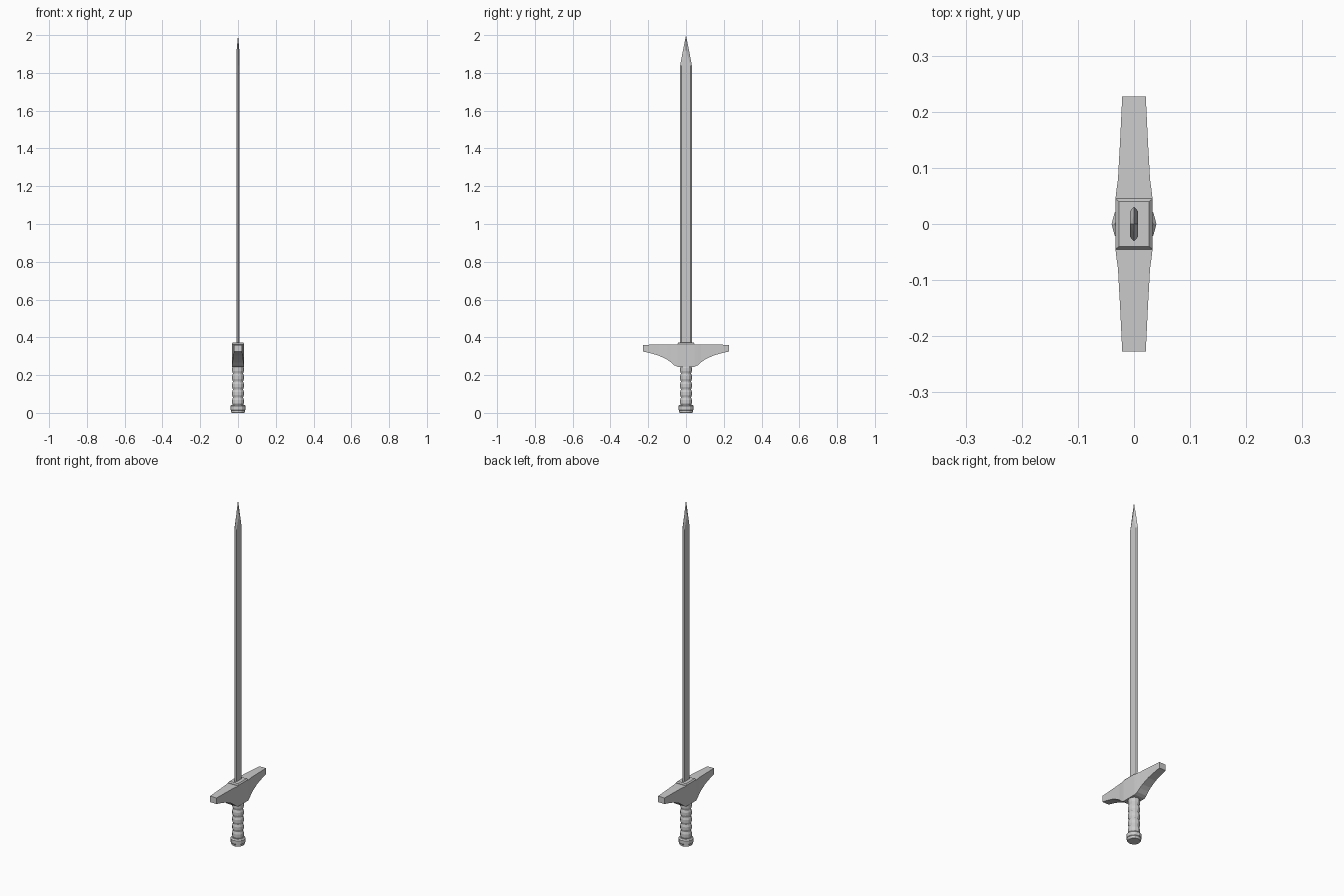
import bpy, bmesh, math

if "Cube" in bpy.data.objects:
    bpy.data.objects.remove(bpy.data.objects["Cube"])


def loft(name, rings, start_cap=True, end_cap=True):
    """Skin a series of equal-length point rings into a closed mesh."""
    bm = bmesh.new()
    loops = [[bm.verts.new(p) for p in ring] for ring in rings]
    n = len(loops[0])
    for a, b in zip(loops, loops[1:]):
        for i in range(n):
            j = (i + 1) % n
            bm.faces.new((a[i], a[j], b[j], b[i]))
    if start_cap:
        bm.faces.new(loops[0])
    if end_cap:
        bm.faces.new(loops[-1])
    bmesh.ops.remove_doubles(bm, verts=bm.verts, dist=1e-5)
    bmesh.ops.recalc_face_normals(bm, faces=bm.faces)
    mesh = bpy.data.meshes.new(name)
    bm.to_mesh(mesh)
    bm.free()
    obj = bpy.data.objects.new(name, mesh)
    bpy.context.collection.objects.link(obj)
    return obj


def lathe(name, profile, sides=12):
    """Revolve (radius, z) points around the vertical axis."""
    angles = [2 * math.pi * i / sides for i in range(sides)]
    return loft(name, [[(r * math.cos(a), r * math.sin(a), z) for a in angles]
                       for r, z in profile])


# Blade: six-sided section, flats meeting in a ridge before the point
def blade_ring(edge, flat, thick, z):
    return [(0, edge, z), (-thick, flat, z), (-thick, -flat, z),
            (0, -edge, z), (thick, -flat, z), (thick, flat, z)]


loft("blade", [blade_ring(0.031, 0.023, 0.007, 0.36),
               blade_ring(0.031, 0.023, 0.007, 1.84),
               blade_ring(0.0155, 0, 0.007, 1.922),
               blade_ring(0, 0, 0, 2.0)], end_cap=False)

# Crossguard: tapering arms with a swept underside (y, half width, bottom, top)
arm = [(0.045, 0.033, 0.244, 0.363), (0.062, 0.031, 0.252, 0.363),
       (0.08, 0.0285, 0.268, 0.363), (0.10, 0.0275, 0.282, 0.363),
       (0.143, 0.025, 0.303, 0.362), (0.185, 0.023, 0.315, 0.361),
       (0.227, 0.021, 0.325, 0.36)]
stations = [(-y, w, b, t) for y, w, b, t in reversed(arm)] + arm
loft("crossguard", [[(-w, y, b), (w, y, b), (w, y, t), (-w, y, t)]
                    for y, w, b, t in stations])

# Chamfered collar on top of the guard
loft("collar", [[(-x, -y, z), (x, -y, z), (x, y, z), (-x, y, z)]
                for x, y, z in ((0.033, 0.045, 0.35), (0.033, 0.045, 0.366),
                                (0.027, 0.040, 0.373))])

# Ribbed grip
ribs, low, high = 5, 0.04, 0.25
step = (high - low) / ribs
grip = []
for k in range(ribs):
    z = low + k * step
    grip += [(0.027, z), (0.031, z + step * 0.3), (0.031, z + step * 0.7)]
grip.append((0.027, high))
lathe("grip", grip)

# Pommel
lathe("pommel", [(0.033, 0.0), (0.037, 0.006), (0.037, 0.013), (0.040, 0.016),
                 (0.040, 0.036), (0.034, 0.043)])
